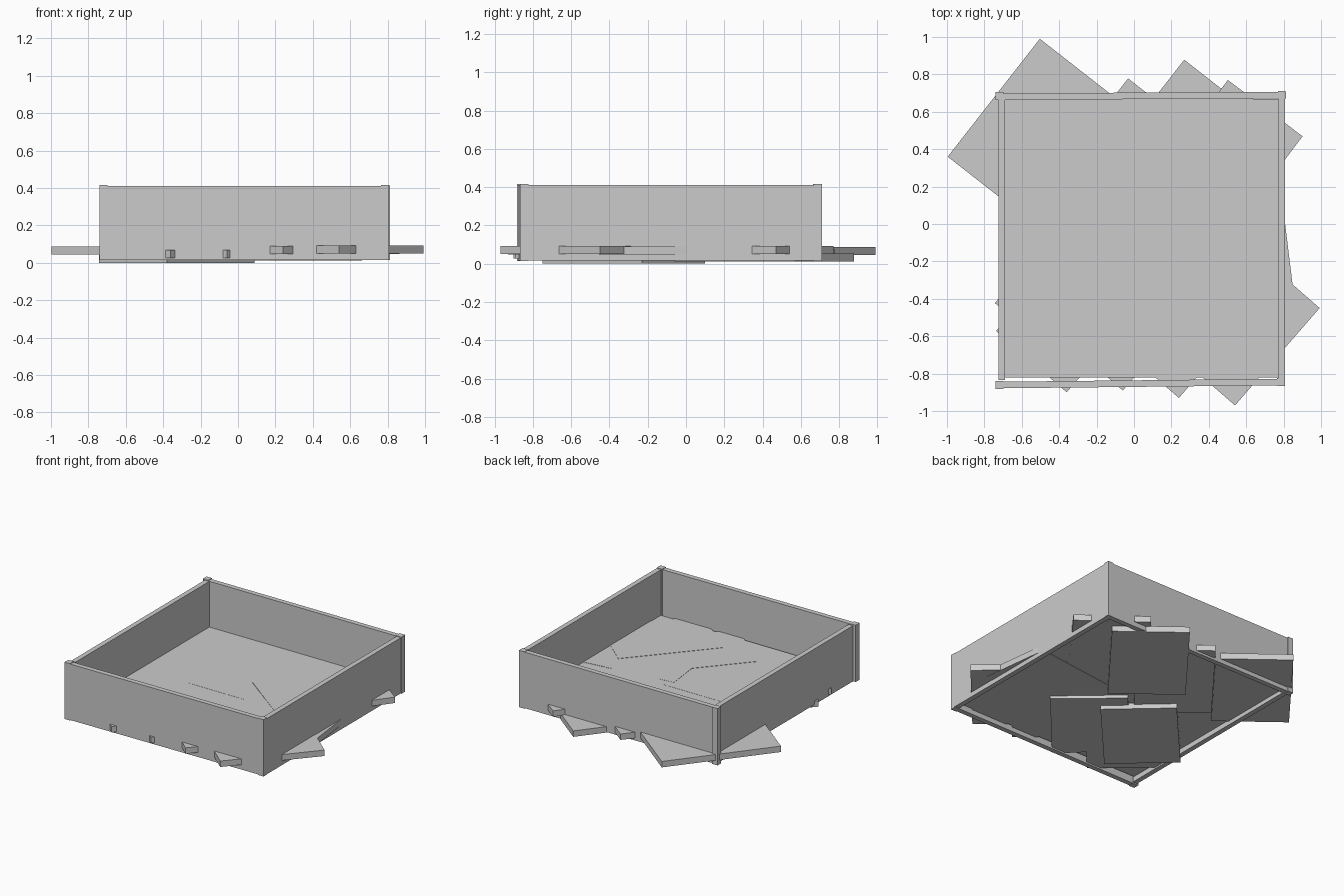
import bpy
from math import radians, cos, sin
from mathutils import Vector

if "Cube" in bpy.data.objects:
    bpy.data.objects.remove(bpy.data.objects["Cube"])


def box(name, center, size, turn=0.0):
    bpy.ops.mesh.primitive_cube_add(size=1, location=center, rotation=(0, 0, radians(turn)))
    ob = bpy.context.object
    ob.name = name
    ob.scale = size
    return ob


def slab(name, corner, length, width, turn, z, thick=0.042):
    """Flat slab placed by its front-most corner, heading and underside height."""
    a = radians(turn)
    along = Vector((cos(a), sin(a), 0))
    across = Vector((-sin(a), cos(a), 0))
    c = Vector((*corner, z + thick / 2)) + along * length / 2 + across * width / 2
    return box(name, c, (length, width, thick), turn)


# Four walls of the open tray, very slightly out of square
box("front_wall", (0.032, -0.853, 0.214), (1.54, 0.035, 0.396), 0.6)
box("back_wall", (0.037, 0.685, 0.214), (1.55, 0.035, 0.396), 0.3)
box("left_wall", (-0.707, -0.068, 0.214), (0.035, 1.53, 0.394))
box("right_wall", (0.790, -0.064, 0.214), (0.035, 1.53, 0.394))

# Small corner posts
for i, (x, y) in enumerate([(-0.72, 0.685), (0.79, 0.69), (-0.72, -0.861), (0.785, -0.845)]):
    box(f"corner_post_{i + 1}", (x, y, 0.215), (0.042, 0.042, 0.402))

# Floor and the level strip across it
box("floor", (0.042, -0.077, 0.07), (1.47, 1.49, 0.036))
box("floor_strip", (0.23, -0.04, 0.07), (1.08, 0.14, 0.038))

# Row of slabs at the front, poking out under the walls
front = [((-0.36, -0.90), 0.027), ((-0.06, -0.89), 0.027),
         ((0.24, -0.93), 0.048), ((0.54, -0.97), 0.050)]
for i, (corner, z) in enumerate(front):
    slab(f"front_slab_{i + 1}", corner, 0.69, 0.5, 49, z)
slab("left_slab", (-0.38, -0.75), 0.70, 0.49, 48, 0.0)

# Larger slabs at the back
back = [((-0.602, 0.052), 52, 0.045), ((-0.13, -0.16), 52, 0.032),
        ((0.17, -0.06), 52, 0.012), ((0.42, -0.17), 53, 0.050)]
for i, (corner, turn, z) in enumerate(back):
    slab(f"back_slab_{i + 1}", corner, 0.8, 0.5, turn, z)

# Nearly straight slab showing along the right wall
box("right_slab", (0.49, -0.24, 0.069), (0.69, 0.5, 0.042), 7)
